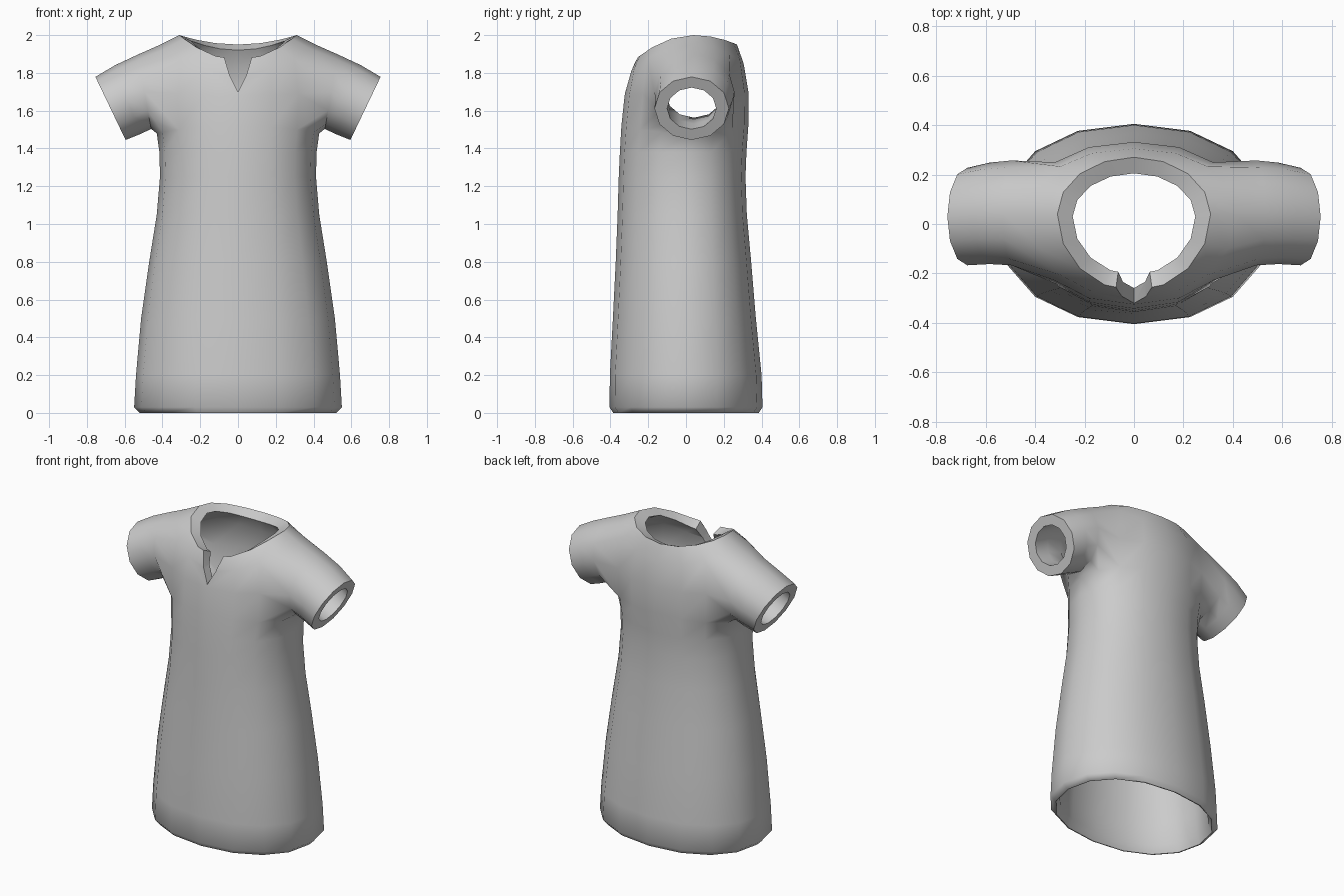
import bpy, bmesh, math
from mathutils import Vector

if "Cube" in bpy.data.objects:
    bpy.data.objects.remove(bpy.data.objects["Cube"])

N = 16            # columns around the body
WALL = 0.06
bm = bmesh.new()


def power(v, p):
    return math.copysign(abs(v) ** p, v)


def ring(side_z, front_z, back_z, half_w, front, back, yc=0.0, p=0.92):
    """Closed loop whose height blends from the sides to the front and back."""
    out = []
    for i in range(N):
        a = 2 * math.pi * i / N
        c, s = math.cos(a), math.sin(a)
        end_z = back_z if s > 0 else front_z
        reach = back - yc if s > 0 else front + yc
        z = end_z + (side_z - end_z) * c * c
        out.append(bm.verts.new((half_w * power(c, p), yc + reach * power(s, p), z)))
    return out


# Skirt and torso: height, half width, front depth, back depth
body = [(0, .52, .385, .385), (.03, .55, .405, .405), (.2, .54, .403, .40),
        (.5, .513, .387, .37), (.8, .47, .372, .345), (1.05, .43, .362, .322),
        (1.25, .413, .356, .315), (1.38, .416, .35, .32)]
rings = [ring(z, z, z, w, f, b) for z, w, f, b in body]
# Armpit, mid-arm, shoulder and neckline
rings += [ring(1.48, 1.52, 1.52, .43, .342, .33, .02),
          ring(1.70, 1.68, 1.69, .44, .325, .332, .03),
          ring(1.95, 1.80, 1.85, .41, .298, .305, .04),
          ring(2.00, 1.87, 1.95, .31, .27, .27, .04, 1.0)]
arm = len(body)

for r in range(len(rings) - 1):
    for i in range(N):
        if r in (arm, arm + 1) and i in (14, 15, 0, 1, 6, 7, 8, 9):
            continue      # armholes
        j = (i + 1) % N
        bm.faces.new((rings[r][i], rings[r][j], rings[r + 1][j], rings[r + 1][i]))

# Sleeves: centre x, z; half-height vector x, z; centre y; half depth
sleeve = [(.495, 1.70, .035, .197, .045, .212),
          (.585, 1.658, .065, .183, .043, .205),
          (.675, 1.612, .08, .167, .03, .197)]
inner_pos = {}
for s, mid in ((1, 0), (-1, 8)):
    idx = [(mid + k) % N for k in range(-2, 3)]
    loop = ([rings[arm][i] for i in idx] + [rings[arm + 1][idx[-1]]]
            + [rings[arm + 2][i] for i in reversed(idx)] + [rings[arm + 1][idx[0]]])
    for cx, cz, ux, uz, cy, ry in sleeve:
        new = []
        for k in range(12):
            a = math.radians(30 * k - 150)
            new.append(bm.verts.new((s * (cx + ux * math.sin(a)),
                                     cy + s * ry * math.cos(a),
                                     cz + uz * math.sin(a))))
        for k in range(12):
            m = (k + 1) % 12
            bm.faces.new((loop[k], loop[m], new[m], new[k]))
        loop = new
    centre = Vector((s * cx, cy, cz))
    for v in loop:        # flat cuff
        inner_pos[v] = centre.lerp(v.co, .66)

for v in rings[-1]:       # collar rim
    inner_pos[v] = Vector((v.co.x * .8, v.co.y * .76, v.co.z - .03))
for v in rings[0]:        # thin hem
    inner_pos[v] = Vector((v.co.x * .985, v.co.y * .985, 0))

bmesh.ops.delete(bm, geom=[v for v in bm.verts if not v.link_faces], context='VERTS')
bm.normal_update()

# Lining, joined to the outside along every opening
outer_faces = list(bm.faces)
border = [e for e in bm.edges if len(e.link_faces) == 1]
lining = {v: bm.verts.new(inner_pos.get(v, v.co - v.normal * WALL)) for v in list(bm.verts)}
for f in outer_faces:
    bm.faces.new([lining[v] for v in reversed(f.verts)])
for e in border:
    a, b = e.verts
    bm.faces.new((a, b, lining[b], lining[a]))
bmesh.ops.recalc_face_normals(bm, faces=bm.faces)


def to_object(mesh_bm, name):
    me = bpy.data.meshes.new(name)
    mesh_bm.to_mesh(me)
    mesh_bm.free()
    ob = bpy.data.objects.new(name, me)
    bpy.context.collection.objects.link(ob)
    return ob


tunic = to_object(bm, "tunic")

# Cutter for the V notch in the front neckline
cb = bmesh.new()
outline = [(0, 1.70), (.045, 1.79), (.072, 1.88), (.085, 1.96),
           (-.085, 1.96), (-.072, 1.88), (-.045, 1.79)]
face = cb.faces.new([cb.verts.new((x, -.6, z)) for x, z in outline])
ext = bmesh.ops.extrude_face_region(cb, geom=[face])
for v in ext["geom"]:
    if isinstance(v, bmesh.types.BMVert):
        v.co.y = -.1
bmesh.ops.recalc_face_normals(cb, faces=cb.faces)
cutter = to_object(cb, "notch_cutter")
cutter.hide_render = True

mod = tunic.modifiers.new("notch", 'BOOLEAN')
mod.operation = 'DIFFERENCE'
mod.solver = 'EXACT'
mod.object = cutter
bpy.context.view_layer.objects.active = tunic
tunic.select_set(True)
bpy.ops.object.modifier_apply(modifier=mod.name)
bpy.data.objects.remove(cutter)
bpy.ops.object.shade_smooth_by_angle(angle=math.radians(52))
